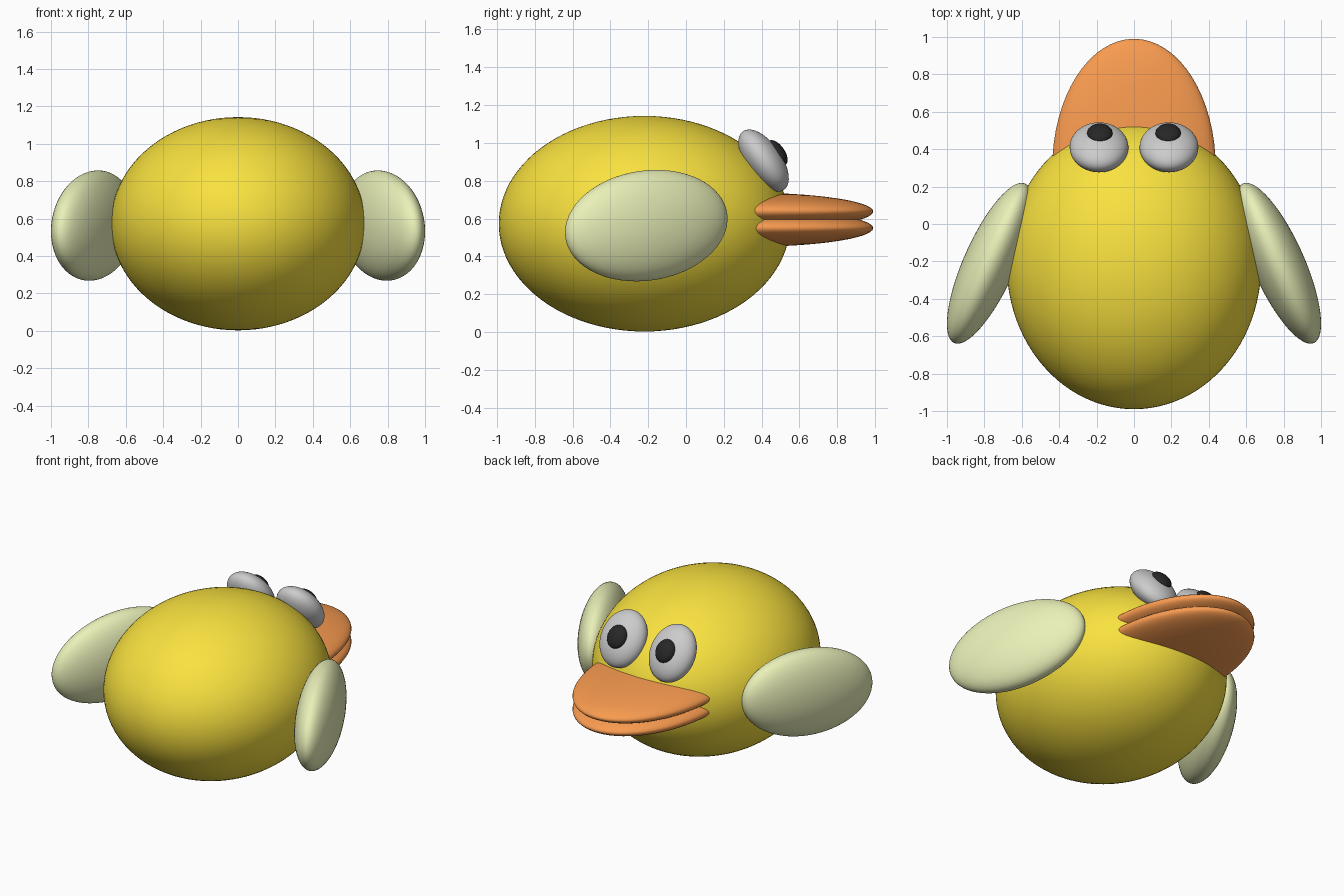
import bpy
from math import radians

if "Cube" in bpy.data.objects:
    bpy.data.objects.remove(bpy.data.objects["Cube"])


def material(name, rgb):
    m = bpy.data.materials.new(name)
    m.diffuse_color = (*rgb, 1)
    m.use_nodes = True
    m.node_tree.nodes["Principled BSDF"].inputs["Base Color"].default_value = m.diffuse_color
    return m


def ellipsoid(name, centre, radii, mat=None, rot=(0, 0, 0), segments=64):
    bpy.ops.mesh.primitive_uv_sphere_add(segments=segments, ring_count=segments // 2, radius=1)
    ob = bpy.context.object
    ob.name = name
    ob.location = centre
    ob.scale = radii
    ob.rotation_euler = [radians(a) for a in rot]
    if mat:
        ob.data.materials.append(mat)
    bpy.ops.object.shade_smooth()
    return ob


yellow = material("yellow", (0.95, 0.76, 0.05))
green = material("pale_green", (0.82, 0.87, 0.48))
orange = material("orange", (0.95, 0.33, 0.08))
black = material("black", (0.02, 0.02, 0.02))

# Round body resting on the ground
ellipsoid("body", (0, -0.22, 0.573), (0.68, 0.77, 0.57), yellow, segments=96)

# Bill: two overlapping flattened halves pointing along +y
for name, z in (("upper_bill", 0.638), ("lower_bill", 0.55)):
    ellipsoid(name, (0, 0.3, z), (0.437, 0.69, 0.1), orange)

# Wings, eyes and pupils on both sides
for side, s in (("right", 1), ("left", -1)):
    ellipsoid(side + "_wing", (s * 0.772, -0.21, 0.563), (0.139, 0.469, 0.291),
              green, (7.3, 0, s * 24))
    ellipsoid(side + "_eye", (s * 0.187, 0.41, 0.907), (0.157, 0.095, 0.189),
              rot=(35, 0, 0))
    ellipsoid(side + "_pupil", (s * 0.183, 0.484, 0.949), (0.068, 0.038, 0.076),
              black, (35, 0, 0), segments=32)
